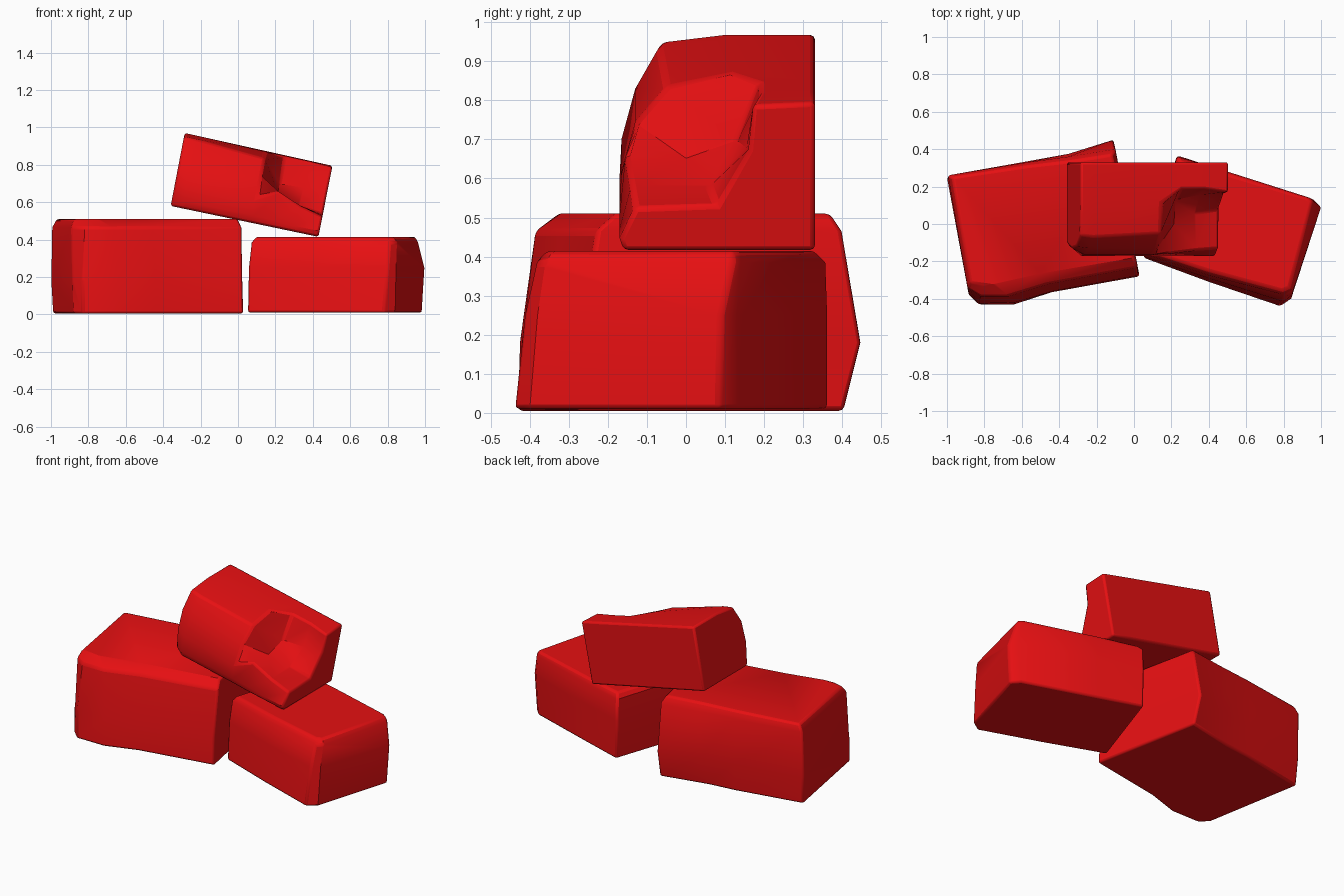
import bpy, bmesh

red = bpy.data.materials.new("brick_red")
red.diffuse_color = (0.79, 0.005, 0.006, 1.0)


def loft(name, rings, bevel):
    """Skin a list of equal-length point rings, cap the ends, soften the edges."""
    bm = bmesh.new()
    loops = [[bm.verts.new(p) for p in ring] for ring in rings]
    n = len(loops[0])
    for a, b in zip(loops, loops[1:]):
        for i in range(n):
            j = (i + 1) % n
            bm.faces.new((a[i], a[j], b[j], b[i]))
    bm.faces.new(loops[0][::-1])
    bm.faces.new(loops[-1])
    bmesh.ops.recalc_face_normals(bm, faces=bm.faces)
    mesh = bpy.data.meshes.new(name)
    bm.to_mesh(mesh)
    bm.free()
    mesh.materials.append(red)
    ob = bpy.data.objects.new(name, mesh)
    bpy.context.collection.objects.link(ob)
    mod = ob.modifiers.new("soft_edges", "BEVEL")
    mod.width = bevel
    mod.segments = 2
    mod.limit_method = "ANGLE"
    mod.angle_limit = 0.7
    bpy.ops.object.select_all(action="DESELECT")
    ob.select_set(True)
    bpy.context.view_layer.objects.active = ob
    bpy.ops.object.shade_smooth_by_angle(angle=0.6)
    return ob


def level(points, z):
    return [(x, y, z) for x, y in points]


# Left brick: footprints stacked upward, front edge leaning back at the top
loft("left_brick", [
    level([(-.88, -.38), (-.83, -.43), (-.64, -.43), (-.44, -.365), (.03, -.28),
           (-.10, .405), (-.40, .34), (-.57, .32), (-.99, .24)], 0.005),
    level([(-.885, -.37), (-.83, -.425), (-.64, -.42), (-.44, -.36), (.025, -.275),
           (-.11, .45), (-.35, .375), (-.57, .335), (-1.0, .25)], 0.18),
    level([(-.89, -.34), (-.82, -.385), (-.67, -.385), (-.46, -.32), (.02, -.23),
           (-.10, .40), (-.35, .36), (-.57, .33), (-.995, .26)], 0.465),
    level([(-.875, -.315), (-.81, -.325), (-.74, -.32), (-.50, -.265), (.0, -.18),
           (-.12, .37), (-.35, .335), (-.57, .31), (-.97, .25)], 0.51),
], 0.012)

# Right brick: tapering upward, outer end bulging slightly
loft("right_brick", [
    level([(.05, -.18), (.40, -.31), (.78, -.44), (.84, -.40), (.985, .085),
           (.94, .135), (.50, .28), (.235, .365)], 0.01),
    level([(.055, -.175), (.40, -.29), (.80, -.415), (.845, -.38), (1.0, .09),
           (.96, .13), (.50, .28), (.23, .365)], 0.25),
    level([(.07, -.165), (.40, -.275), (.81, -.385), (.85, -.36), (.965, .12),
           (.94, .14), (.50, .28), (.23, .36)], 0.385),
    level([(.095, -.15), (.40, -.25), (.79, -.355), (.83, -.34), (.95, .12),
           (.92, .14), (.50, .265), (.25, .33)], 0.415),
], 0.012)


# Top brick: cross-sections along its tilted length, given as (depth, height ratio)
def section(s, profile):
    ring = []
    for y, t in profile:
        x = (1 - t) * (-.36 + .79 * s) + t * (-.285 + .79 * s)
        z = (1 - t) * (.58 - .165 * s) + t * (.97 - .175 * s)
        ring.append((x, y, z))
    return ring


full = [(.33, 0), (-.15, 0), (-.17, .10), (-.165, .35),
        (-.13, .68), (-.07, .95), (.10, 1), (.33, 1)]
dented = [(.33, 0), (-.10, .0), (-.11, .10), (-.13, .35),
          (-.12, .68), (-.06, .95), (.10, 1), (.33, 1)]
notch_start = [(.33, 0), (-.155, 0), (-.17, .10), (-.165, .35),
               (-.13, .66), (-.05, .90), (.12, .99), (.33, 1)]
notch_mid = [(.33, 0), (-.16, 0), (-.17, .10), (-.155, .50),
             (.00, .48), (.13, .60), (.19, .99), (.33, 1)]
notch_low = [(.33, 0), (-.16, 0), (-.17, .08), (-.14, .37),
             (.06, .36), (.155, .62), (.19, .99), (.33, 1)]
notch_end = [(.33, 0), (-.16, 0), (-.17, .08), (-.13, .29),
             (.08, .31), (.16, .68), (.17, .98), (.33, 1)]
loft("top_brick", [
    section(0.0, dented),
    section(0.09, full),
    section(0.55, notch_start),
    section(0.68, notch_mid),
    section(0.84, notch_low),
    section(1.0, notch_end),
], 0.012)
